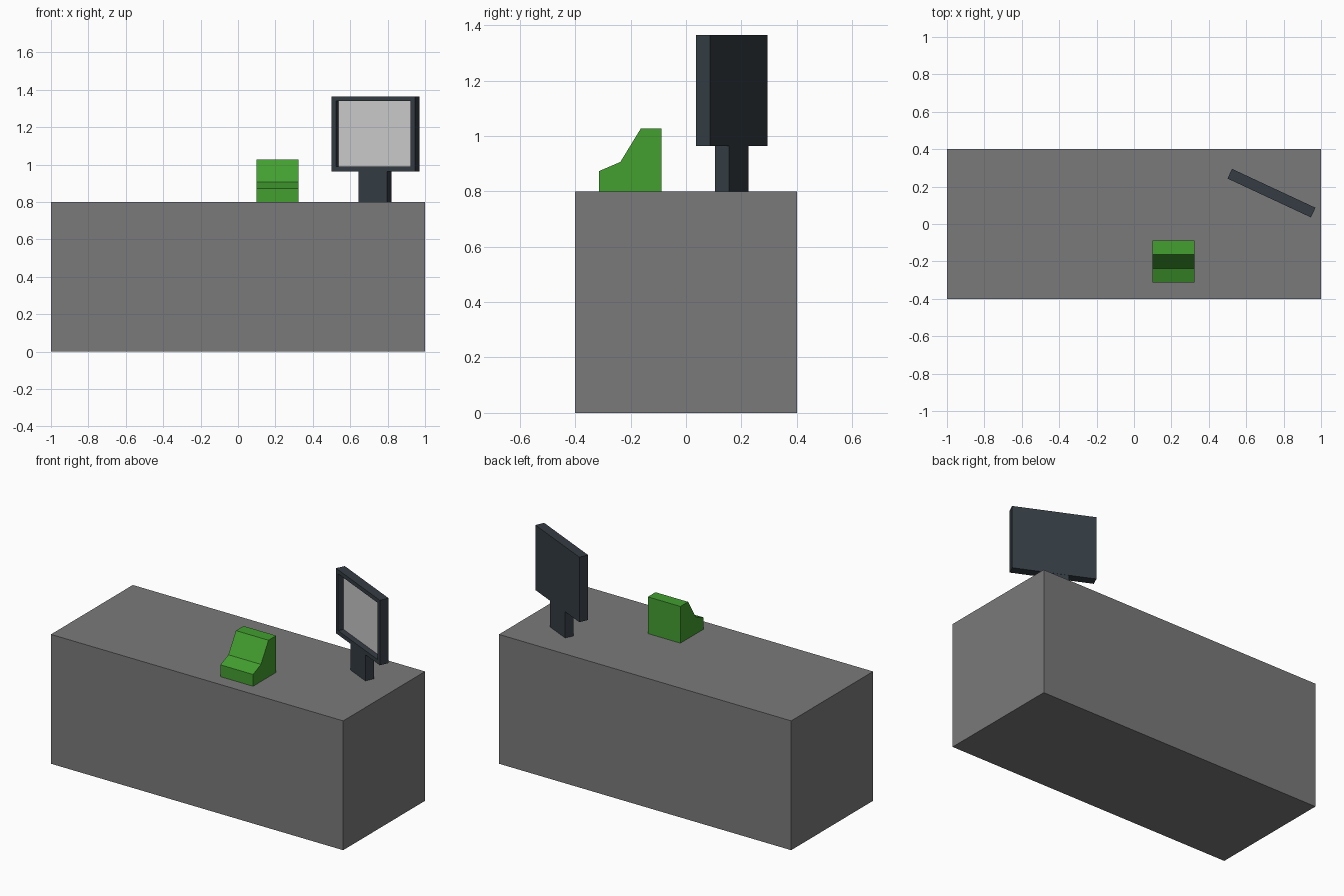
import bpy, bmesh, math
from mathutils import Matrix, Vector

if "Cube" in bpy.data.objects:
    bpy.data.objects.remove(bpy.data.objects["Cube"])


def material(name, color):
    m = bpy.data.materials.new(name)
    m.diffuse_color = (*color, 1)
    m.use_nodes = True
    m.node_tree.nodes["Principled BSDF"].inputs["Base Color"].default_value = m.diffuse_color
    return m


GREY = material("counter grey", (0.195, 0.195, 0.195))
GREEN = material("green", (0.056, 0.345, 0.03))
DARK = material("dark slate", (0.035, 0.046, 0.056))
LIGHT = material("screen light grey", (0.6, 0.6, 0.6))


def finish(bm, name, mats):
    bmesh.ops.recalc_face_normals(bm, faces=bm.faces)
    mesh = bpy.data.meshes.new(name)
    bm.to_mesh(mesh)
    bm.free()
    for m in mats:
        mesh.materials.append(m)
    obj = bpy.data.objects.new(name, mesh)
    bpy.context.collection.objects.link(obj)
    return obj


def box_bm(size, center=(0, 0, 0)):
    bm = bmesh.new()
    bmesh.ops.create_cube(bm, size=1, matrix=Matrix.Translation(center) @ Matrix.Diagonal((*size, 1)))
    return bm


def turn(obj, location):
    obj.location = location
    obj.rotation_euler.z = math.radians(-25)


# Solid counter block
finish(box_bm((2, 0.8, 0.8), (0, 0, 0.4)), "counter", [GREY])

# Small terminal: stepped side profile pushed along x
profile = [(-0.314, 0.8), (-0.314, 0.873), (-0.237, 0.906),
           (-0.163, 1.027), (-0.088, 1.027), (-0.088, 0.8)]
bm = bmesh.new()
side = bm.faces.new([bm.verts.new((0.1, y, z)) for y, z in profile])
ext = bmesh.ops.extrude_face_region(bm, geom=[side], use_keep_orig=True)
bmesh.ops.translate(bm, vec=(0.223, 0, 0),
                    verts=[v for v in ext["geom"] if isinstance(v, bmesh.types.BMVert)])
finish(bm, "card_terminal", [GREEN])

# Monitor housing with a recessed screen on its front face
W, T, H = 0.492, 0.057, 0.402
bm = box_bm((W, T, H))
bm.normal_update()
front = min(bm.faces, key=lambda f: f.normal.y)
bmesh.ops.inset_region(bm, faces=[front], thickness=0.036)
ext = bmesh.ops.extrude_discrete_faces(bm, faces=[front])
screen = ext["faces"][0]
bmesh.ops.translate(bm, vec=(0, 0.035, 0), verts=screen.verts)
screen.material_index = 1
turn(finish(bm, "monitor", [DARK, LIGHT]), (0.735, 0.165, 1.164))

# Monitor stand
turn(finish(box_bm((0.168, 0.055, 0.164)), "monitor_stand", [DARK]), (0.733, 0.166, 0.882))
